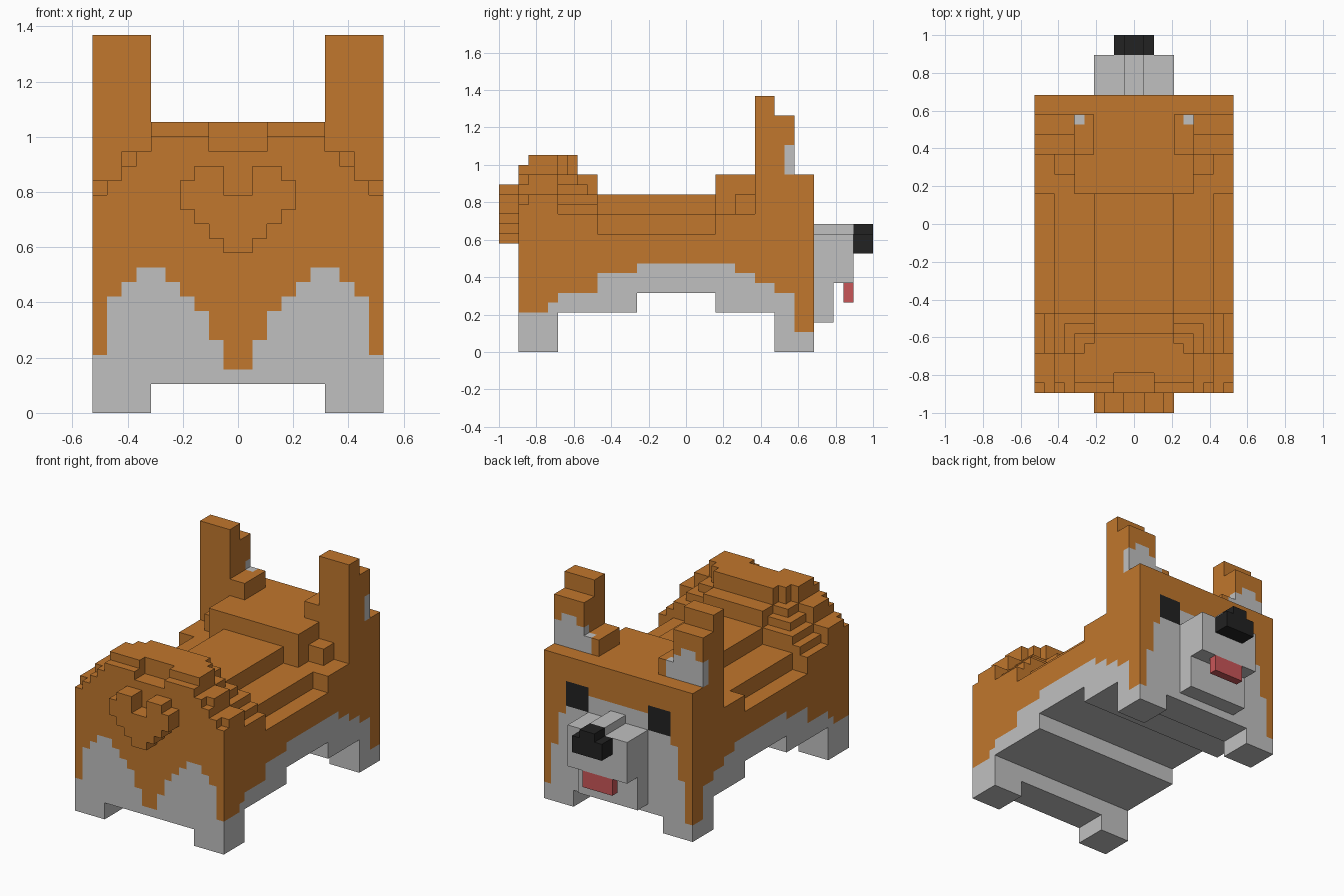
import bpy, bmesh

if "Cube" in bpy.data.objects:
    bpy.data.objects.remove(bpy.data.objects["Cube"], do_unlink=True)

U = 2 / 38          # size of one block; all sizes below are in blocks


def make_material(name, rgb):
    m = bpy.data.materials.new(name)
    m.use_nodes = True
    m.diffuse_color = (*rgb, 1)
    bsdf = m.node_tree.nodes["Principled BSDF"]
    bsdf.inputs["Base Color"].default_value = (*rgb, 1)
    bsdf.inputs["Roughness"].default_value = 0.9
    return m


ORANGE, WHITE, BLACK, RED = range(4)
MATS = [make_material("orange_fur", (0.533, 0.184, 0.026)),
        make_material("white_fur", (0.527, 0.527, 0.527)),
        make_material("black", (0.016, 0.016, 0.016)),
        make_material("tongue_red", (0.584, 0.093, 0.098))]


def column(x):
    """Block column counted outwards from the middle."""
    return x if x >= 0 else -1 - x


def block_part(name, boxes, rule):
    """Union of boxes (x0, x1, y0, y1, z0, z1), mirrored in x; only the outer skin is kept."""
    cells = set()
    for x0, x1, y0, y1, z0, z1 in boxes:
        for x in range(x0, x1):
            for y in range(y0, y1):
                for z in range(z0, z1):
                    cells |= {(x, y, z), (-1 - x, y, z)}
    bm = bmesh.new()
    verts = {}

    def vert(p):
        if p not in verts:
            verts[p] = bm.verts.new([c * U for c in p])
        return verts[p]

    for cell in sorted(cells):
        for a in range(3):
            for s in (1, -1):
                near = list(cell)
                near[a] += s
                if tuple(near) in cells:
                    continue
                ring = []
                for i, j in ((0, 0), (1, 0), (1, 1), (0, 1)):
                    p = list(cell)
                    p[a] += s > 0
                    p[(a + 1) % 3] += i
                    p[(a + 2) % 3] += j
                    ring.append(vert(tuple(p)))
                f = bm.faces.new(ring[::s])
                f.material_index = rule(cell, a, s) if callable(rule) else rule
    # merge the flat areas of each colour
    bmesh.ops.dissolve_limit(bm, angle_limit=0.01, verts=bm.verts[:],
                             edges=bm.edges[:], delimit={'MATERIAL'})
    me = bpy.data.meshes.new(name)
    bm.to_mesh(me)
    bm.free()
    for m in MATS:
        me.materials.append(m)
    bpy.context.collection.objects.link(bpy.data.objects.new(name, me))


# Height of the white fur: along the flanks as (end y, height), and per column on each end
FLANK = [(-14, 4), (-13, 5), (-9, 6), (-5, 8), (5, 9), (7, 8), (9, 7), (11, 6), (13, 2)]
RUMP = [3, 5, 7, 8, 9, 10, 10, 9, 8, 4]
FACE = [14, 14, 14, 14, 12, 12, 12, 11, 7, 2]


def fur(cell, axis, side):
    x, y, z = cell
    col = column(x)
    top = 10
    if axis == 0 and col == 9:
        top = next(h for end, h in FLANK if y < end)
    elif axis == 1 and side < 0 and y == -17:
        top = RUMP[col]
    elif axis == 1 and side > 0 and y == 12:
        if 4 <= col < 7 and 12 <= z < 15:      # eyes
            return BLACK
        top = FACE[col]
    return WHITE if z < top else ORANGE


def tier(half, y0, y1, top):
    """A slab across the body, from the belly line up."""
    return (0, half, y0, y1, 6, top)


# Rump: corners rounded off in steps, a notched crest, then steps down to the back
rump = [tier(10 - i, -17, -13, 15 + i) for i in range(4)]
rump += [tier(10, -16, -13, 16), tier(8, -16, -13, 18), tier(6, -15, -13, 20)]
rump += [(2, 6, -17 + i, -15, 18, 19 + i) for i in range(2)]
rump += [tier(10 - i, -13, -9, 14 + i) for i in range(3)]
rump += [tier(7 - i, -13, -10 - i, 17 + i) for i in range(2)]
rump += [tier(5 - i, -13, -12 + i, 20) for i in range(2)]
rump += [tier(4, -13, -9, 18)]

# Back, shoulders and head
back = [tier(10, -9, 3, 12), tier(8, -9, 3, 14), tier(4, -9, 3, 16)]
head = [tier(10, 3, 7, 14), tier(8, 5, 7, 16), tier(6, 3, 7, 18), tier(10, 7, 13, 18)]

# Underside: lower belly at both ends and a bar between each pair of legs
belly = [(0, 10, -17, -5, 4, 6), (0, 10, 3, 13, 4, 6)]
belly += [(0, 6, y, y + 4, 2, 4) for y in (-17, 9)]
block_part("body", rump + back + head + belly, fur)

# Legs
for name, y in (("hind_legs", -17), ("front_legs", 9)):
    block_part(name, [(6, 10, y, y + 4, 0, 4)], fur)

# Ears with white inner fur on the front layer of blocks
INNER_EAR = {5: 20, 6: 21, 7: 22, 8: 22, 9: 21}


def ear_fur(cell, axis, side):
    x, y, z = cell
    return WHITE if y == 10 and z < INNER_EAR.get(column(x), 0) else ORANGE


block_part("ears", [(6, 10, 7, 9, 18, 26), (6, 10, 9, 11, 18, 24), (4, 6, 7, 11, 18, 20)],
           ear_fur)

# Muzzle with a raised bridge, jaw, nose and tongue
block_part("muzzle", [(0, 4, 13, 17, 7, 12), (0, 1, 13, 17, 12, 13), (0, 4, 13, 15, 3, 7)], WHITE)
block_part("nose", [(0, 2, 17, 19, 10, 12), (0, 1, 17, 19, 12, 13)], BLACK)
block_part("tongue", [(0, 2, 16, 17, 5, 7)], RED)

# Heart-shaped tail: bottom and top of each column from the middle out
HEART = [(11, 15), (12, 17), (13, 17), (14, 16)]
block_part("tail", [(i, i + 1, -19, -17, z0, z1) for i, (z0, z1) in enumerate(HEART)], ORANGE)
